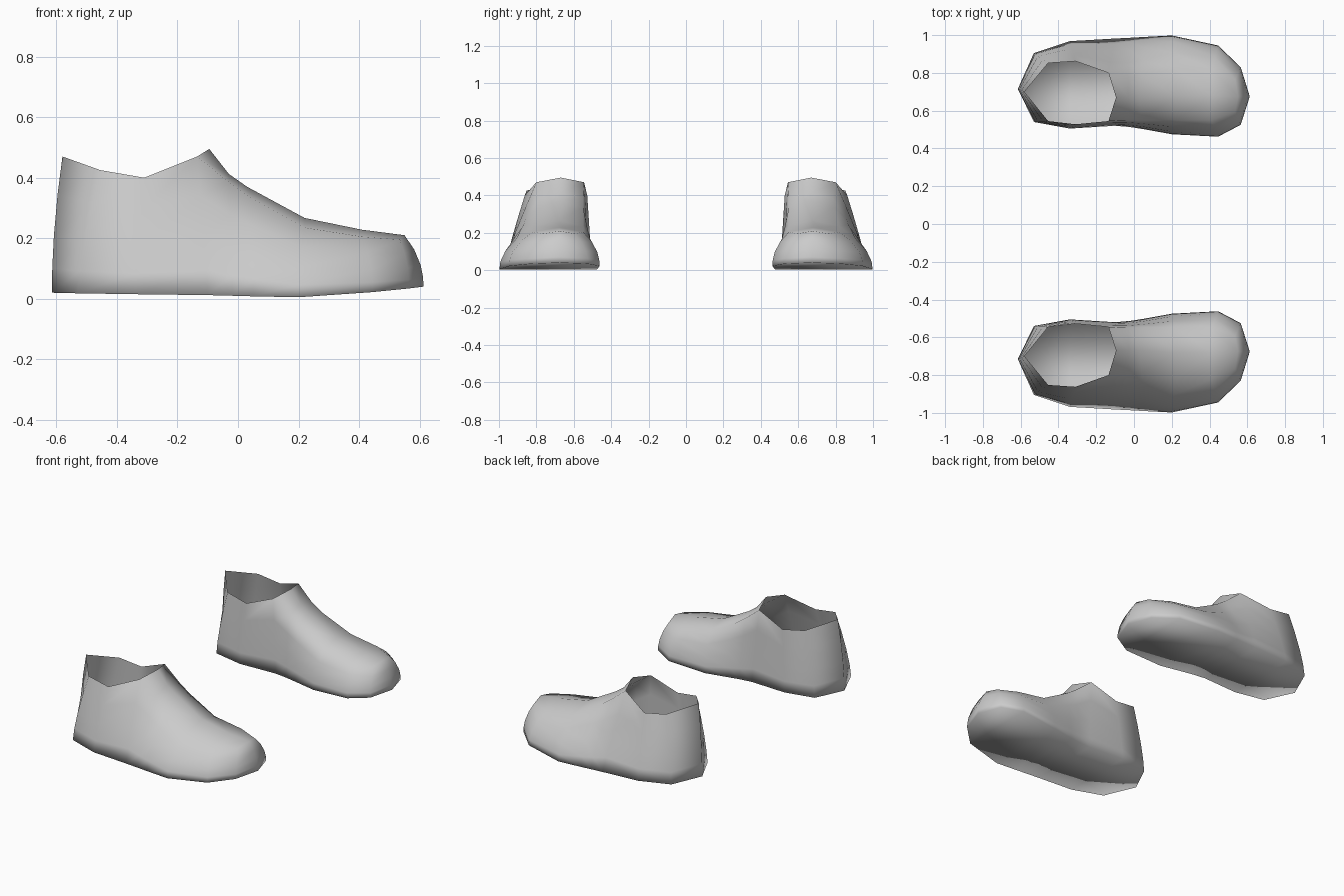
import bpy, bmesh

if "Cube" in bpy.data.objects:
    bpy.data.objects.remove(bpy.data.objects["Cube"])

leather = bpy.data.materials.new("light grey")
leather.diffuse_color = (0.6, 0.6, 0.6, 1)
leather.use_nodes = True
leather.node_tree.nodes["Principled BSDF"].inputs["Base Color"].default_value = leather.diffuse_color

# Stations heel to toe: sole x, outer y, inner y, z | shoulder x, outer y, inner y, z | side bulge
STATIONS = [
    (-.53, .905, .54, .018, -.455, .852, .545, .425, 1.4),
    (-.34, .968, .505, .015, -.31, .862, .528, .40, 1.15),
    (-.10, .982, .52, .012, -.135, .80, .545, .47, 1.1),
    (-.02, .986, .513, .010, -.03, .785, .55, .385, 1.3),
    (.05, .99, .502, .008, .04, .79, .55, .335, 1.5),
    (.20, .998, .475, .005, .22, .82, .55, .235, 2.0),
    (.445, .945, .462, .022, .41, .82, .55, .205, 2.2),
    (.565, .83, .525, .034, .535, .765, .595, .195, 2.2),
]
# Instep ridge, from the front of the opening to the toe
RIDGE = [(-.095, .67, .495), (-.03, .67, .412), (.03, .67, .37),
         (.22, .68, .267), (.41, .68, .228), (.55, .675, .21)]
HEIGHTS = (0, .18, .42, .72, 1)


def column(a, b, bulge):
    """Points rising from a to b, bowed outward."""
    pts = []
    for h in HEIGHTS:
        s = h ** bulge
        pts.append((a[0] + (b[0] - a[0]) * s, a[1] + (b[1] - a[1]) * s, a[2] + (b[2] - a[2]) * h))
    return pts


def make_shoe(name, side):
    bm = bmesh.new()

    def verts(pts):
        return [bm.verts.new((x, y * side, z)) for x, y, z in pts]

    def skin(c1, c2):
        for i in range(len(c1) - 1):
            bm.faces.new((c1[i], c1[i + 1], c2[i + 1], c2[i]))

    # Side walls as vertical columns
    heel = verts(column((-.615, .715, .02), (-.58, .70, .47), 1.9))
    toe = verts(column((.613, .675, .04), (.55, .675, .21), 2.2))
    outer = [verts(column((x, o, z), (tx, to, tz), k)) for x, o, i, z, tx, to, ti, tz, k in STATIONS]
    inner = [verts(column((x, i, z), (tx, ti, tz), k)) for x, o, i, z, tx, to, ti, tz, k in STATIONS]
    for wall in (outer, inner):
        cols = [heel] + wall + [toe]
        for c1, c2 in zip(cols, cols[1:]):
            skin(c1, c2)

    # Instep and toe cap
    ridge = verts(RIDGE[:-1]) + [toe[-1]]
    for wall in (outer, inner):
        tops = [c[-1] for c in wall[2:]]
        skin(tops[:5], ridge[:5])
        bm.faces.new((tops[4], tops[5], ridge[5], ridge[4]))

    # Sole
    bm.faces.new((heel[0], outer[0][0], inner[0][0]))
    skin([c[0] for c in outer], [c[0] for c in inner])
    bm.faces.new((toe[0], outer[-1][0], inner[-1][0]))

    bmesh.ops.recalc_face_normals(bm, faces=bm.faces)
    # Make sure the sole faces downward
    bm.normal_update()
    sole = min(bm.faces, key=lambda f: f.calc_center_median().z)
    if sole.normal.z > 0:
        bmesh.ops.reverse_faces(bm, faces=bm.faces)
    for f in bm.faces:
        f.smooth = True
    mesh = bpy.data.meshes.new(name)
    bm.to_mesh(mesh)
    bm.free()
    mesh.materials.append(leather)
    bpy.context.collection.objects.link(bpy.data.objects.new(name, mesh))


make_shoe("left_shoe", 1)
make_shoe("right_shoe", -1)
